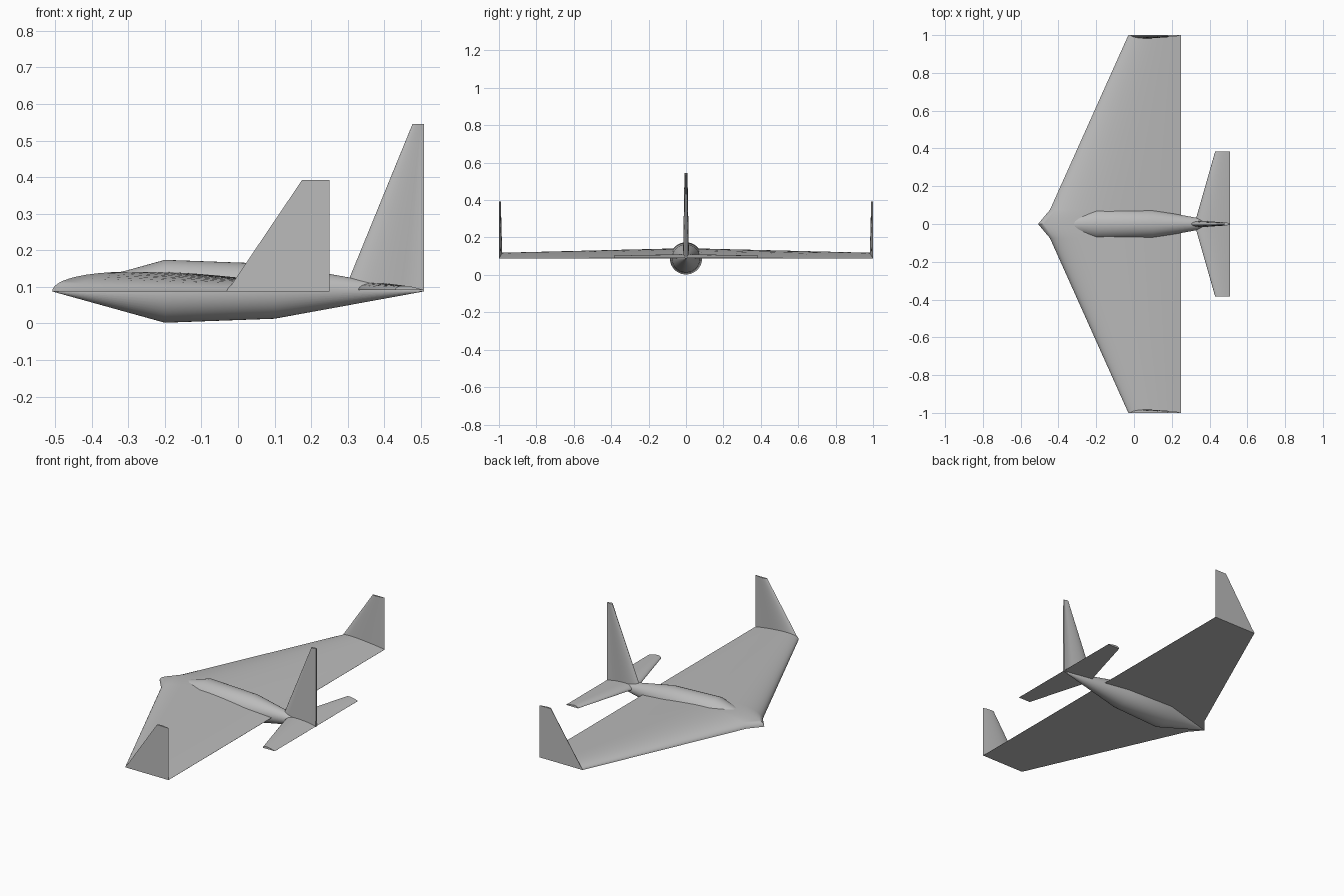
import bpy, bmesh, math
from mathutils import Vector

cube = bpy.data.objects.get("Cube")
if cube:
    bpy.data.objects.remove(cube)

grey = bpy.data.materials.new("light grey")
grey.use_nodes = True
colour = (0.5, 0.5, 0.5, 1)
grey.diffuse_color = colour
grey.node_tree.nodes["Principled BSDF"].inputs["Base Color"].default_value = colour

AXIS_Z = 0.088
STEPS = 20


def loft(name, rings, mirror=False):
    """Skin a list of closed rings and cap both ends."""
    bm = bmesh.new()
    loops = [[bm.verts.new(p) for p in ring] for ring in rings]
    for a, b in zip(loops, loops[1:]):
        for i in range(len(a)):
            j = (i + 1) % len(a)
            bm.faces.new((a[i], a[j], b[j], b[i]))
    bm.faces.new(loops[0])
    bm.faces.new(loops[-1])
    bmesh.ops.remove_doubles(bm, verts=bm.verts[:], dist=0.00001)
    bmesh.ops.recalc_face_normals(bm, faces=bm.faces[:])
    mesh = bpy.data.meshes.new(name)
    bm.to_mesh(mesh)
    bm.free()
    mesh.materials.append(grey)
    obj = bpy.data.objects.new(name, mesh)
    bpy.context.collection.objects.link(obj)
    if mirror:
        mod = obj.modifiers.new("other side", "MIRROR")
        mod.use_axis = (False, True, False)
    bpy.ops.object.select_all(action="DESELECT")
    bpy.context.view_layer.objects.active = obj
    obj.select_set(True)
    bpy.ops.object.shade_smooth_by_angle(angle=math.radians(35))
    return obj


def bulge(t):
    """Airfoil height along the chord, with a peak of one."""
    return 10 * (0.2969 * math.sqrt(t) - 0.126 * t - 0.3516 * t**2
                 + 0.2843 * t**3 - 0.1015 * t**4)


def airfoil(front, back, thick, origin, up, symmetric=False, blunt=0.0):
    """Ring with its chord along x; flat underside unless symmetric."""
    ts = [(i / STEPS) ** 2 for i in range(STEPS + 1)]
    origin, up = Vector(origin), Vector(up)

    def point(t, side):
        height = max(bulge(t), blunt if t > 0.3 else 0) * thick * side
        return origin + Vector((front + (back - front) * t, 0, 0)) + up * height

    top = [point(t, 1) for t in ts]
    under = [point(t, -1 if symmetric else 0) for t in reversed(ts[1:])]
    return top + under


# Fuselage: a turned spindle lying along x
profile = [(-0.508, 0.0005), (-0.2, 0.086), (0.1, 0.075), (0.508, 0.0005)]
loft("fuselage", [[(x, r * math.cos(a), AXIS_Z + r * math.sin(a))
                   for a in (math.tau * i / 48 for i in range(48))]
                  for x, r in profile])

# Main wing: flat underside, swept leading edge with a kink near the root
half_wing = [(0.0, -0.508, 0.054), (0.075, -0.445, 0.053), (1.0, -0.03, 0.03)]
span = [(-y, f, t) for y, f, t in reversed(half_wing[1:])] + half_wing
loft("main_wing", [airfoil(f, 0.25, t, (0, y, AXIS_Z), (0, 0, 1))
                   for y, f, t in span])

# Winglets: flat outside, curved inside
loft("winglets", [airfoil(f, 0.25, t, (0, 1, z), (0, -1, 0))
                  for z, f, t in [(AXIS_Z, -0.03, 0.018), (0.392, 0.175, 0.01)]],
     mirror=True)

# Tailplane
loft("tailplane", [airfoil(f, 0.508, t, (0, y, AXIS_Z + 0.003), (0, 0, 1))
                   for y, f, t in [(-0.385, 0.43, 0.012), (0, 0.32, 0.02),
                                   (0.385, 0.43, 0.012)]])

# Tail fin with a blunt trailing edge
loft("tail_fin", [airfoil(f, 0.508, t, (0, 0, z), (0, 1, 0), True, 0.4)
                  for z, f, t in [(AXIS_Z, 0.29, 0.016), (0.545, 0.477, 0.008)]])
